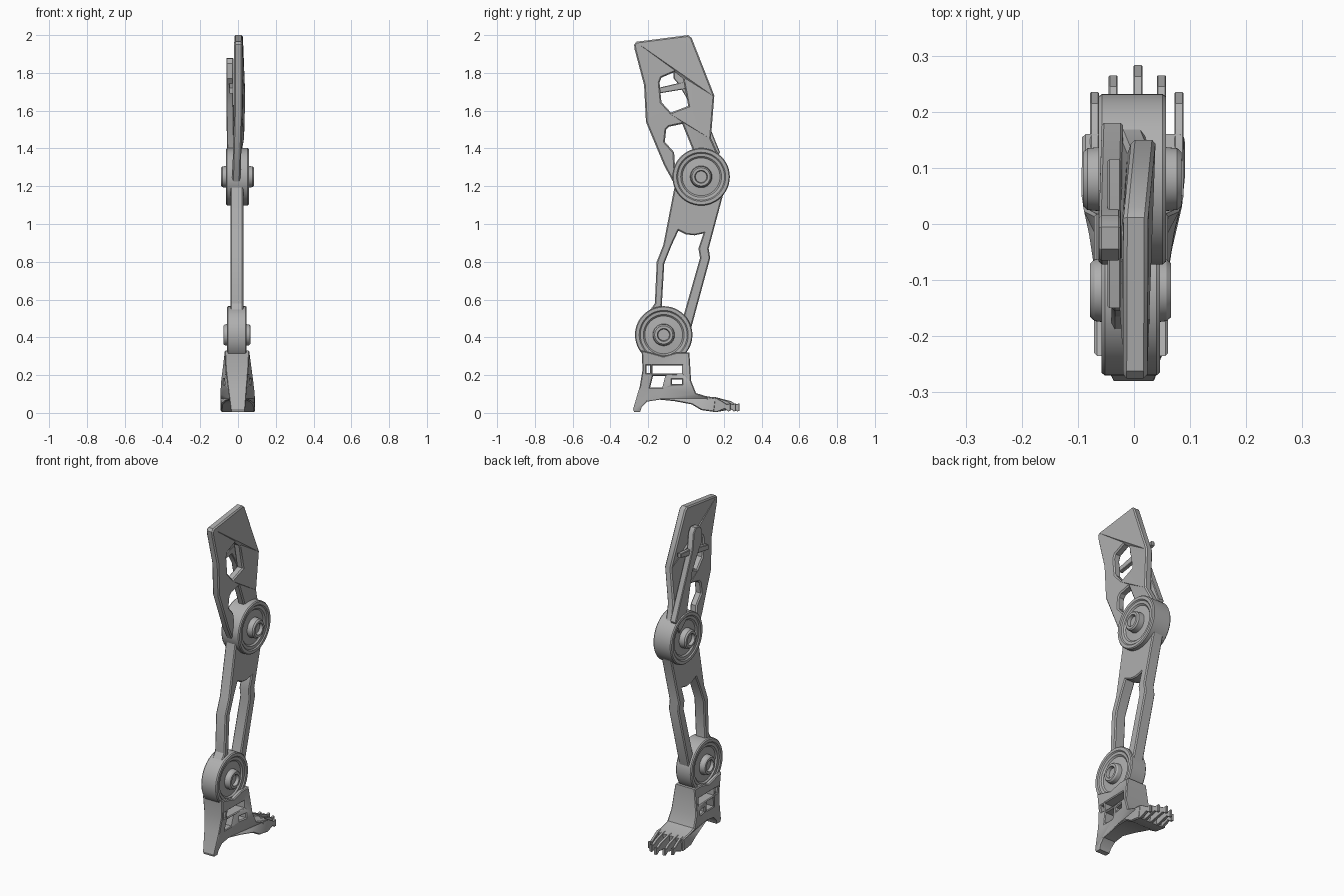
import bpy, bmesh, math
from mathutils import Vector

if "Cube" in bpy.data.objects:
    bpy.data.objects.remove(bpy.data.objects["Cube"])

grey = bpy.data.materials.new("warm_grey")
grey.use_nodes = True
COLOR = (0.43, 0.43, 0.43, 1)
grey.diffuse_color = COLOR
grey.node_tree.nodes["Principled BSDF"].inputs["Base Color"].default_value = COLOR


def finish(name, mesh):
    """Link a mesh object, colour it and smooth its gentle edges."""
    ob = bpy.data.objects.new(name, mesh)
    bpy.context.collection.objects.link(ob)
    mesh.materials.clear()
    mesh.materials.append(grey)
    bpy.ops.object.select_all(action='DESELECT')
    ob.select_set(True)
    bpy.context.view_layer.objects.active = ob
    bpy.ops.object.shade_smooth_by_angle(angle=math.radians(30))
    return ob


def plate(name, outlines, half, bevel=0.006, warp=None):
    """Side profile in (y, z) with holes, given thickness along x."""
    cu = bpy.data.curves.new(name + "_profile", 'CURVE')
    cu.dimensions = '2D'
    cu.fill_mode = 'BOTH'
    cu.extrude = half - bevel
    cu.bevel_depth = bevel
    cu.bevel_resolution = 0
    cu.offset = -bevel
    for pts in outlines:
        sp = cu.splines.new('POLY')
        sp.points.add(len(pts) - 1)
        for p, (y, z) in zip(sp.points, pts):
            p.co = (y, z, 0, 1)
        sp.use_cyclic_u = True
    tmp = bpy.data.objects.new(name + "_tmp", cu)
    bpy.context.collection.objects.link(tmp)
    deps = bpy.context.evaluated_depsgraph_get()
    mesh = bpy.data.meshes.new_from_object(tmp.evaluated_get(deps))
    bpy.data.objects.remove(tmp)
    mesh.name = name
    for v in mesh.vertices:
        y, z, x = v.co
        v.co = (warp(x, y, z) if warp else x, y, z)
    bm = bmesh.new()
    bm.from_mesh(mesh)
    bmesh.ops.remove_doubles(bm, verts=bm.verts, dist=0.0003)
    bmesh.ops.recalc_face_normals(bm, faces=bm.faces)
    bm.to_mesh(mesh)
    bm.free()
    return finish(name, mesh)


def joint(name, y, z, cx, width, hub):
    """Lathed drum with a dished face and a hollow hub on each side."""
    half = [(0.0, hub - 0.018), (0.03, hub - 0.018), (0.034, hub),
            (0.048, hub), (0.055, hub - 0.008), (0.058, width - 0.012),
            (0.1, width - 0.016), (0.108, width - 0.008),
            (0.124, width - 0.006), (0.13, width),
            (0.147, width), (0.152, width - 0.006)]
    prof = half + [(r, -x) for r, x in reversed(half)]
    bm = bmesh.new()
    vs = [bm.verts.new((x, 0, r)) for r, x in prof]
    es = [bm.edges.new(e) for e in zip(vs, vs[1:])]
    bmesh.ops.spin(bm, geom=vs + es, cent=(0, 0, 0), axis=(1, 0, 0),
                   angle=math.tau, steps=48, use_duplicate=False)
    bmesh.ops.remove_doubles(bm, verts=bm.verts, dist=0.0002)
    bmesh.ops.recalc_face_normals(bm, faces=bm.faces)
    bmesh.ops.translate(bm, verts=bm.verts, vec=(cx, y, z))
    mesh = bpy.data.meshes.new(name)
    bm.to_mesh(mesh)
    bm.free()
    return finish(name, mesh)


# Thigh plate, bent slightly outward towards the back
thigh = [(-0.262, 1.965), (-0.275, 1.95), (-0.272, 1.925), (-0.222, 1.735),
         (-0.212, 1.54), (-0.116, 1.31), (-0.05, 1.19), (0.0, 1.2),
         (0.12, 1.3), (0.17, 1.37), (0.132, 1.455), (0.15, 1.68),
         (0.03, 1.985), (0.012, 2.0)]
window = [(-0.14, 1.75), (-0.13, 1.775), (-0.06, 1.805), (-0.016, 1.77),
          (0.012, 1.625), (-0.08, 1.59), (-0.13, 1.645)]
lower_gap = [(-0.105, 1.5), (-0.09, 1.515), (-0.02, 1.53), (0.037, 1.39),
             (0.0, 1.3), (-0.058, 1.3), (-0.063, 1.38), (-0.112, 1.435)]
plate("thigh_plate", [thigh, window, lower_gap], 0.022, 0.007,
      lambda x, y, z: x + 0.002 + 0.1 * max(y, 0) * (z > 1.4)
      - 0.03 * max(1.6 - z, 0))

# Inner thigh strut with its cross bar
strut = [(-0.065, 1.85), (-0.045, 1.875), (-0.005, 1.88), (0.015, 1.85),
         (0.025, 1.76), (0.18, 1.38), (0.14, 1.3), (0.08, 1.35),
         (0.025, 1.63), (-0.04, 1.74), (-0.065, 1.77)]
plate("thigh_strut", [strut], 0.019, 0.004,
      lambda x, y, z: x - 0.043 + 0.02 * max(1.6 - z, 0))
plate("strut_cross_bar", [[(-0.15, 1.69), (-0.15, 1.72), (0.0, 1.755),
                           (0.115, 1.765), (0.115, 1.74), (0.0, 1.715)]],
      0.012, 0.003, lambda x, y, z: x - 0.035)

# Knee and ankle drums
joint("knee_joint", 0.08, 1.25, -0.003, 0.06, 0.088)
joint("ankle_joint", -0.118, 0.413, -0.006, 0.052, 0.072)

# Shin frame with a long opening
shin = [(-0.06, 1.2), (0.08, 1.26), (0.195, 1.15), (0.12, 0.87),
        (0.128, 0.82), (0.025, 0.44), (-0.1, 0.4), (-0.2, 0.53),
        (-0.165, 0.58), (-0.155, 0.8), (-0.12, 0.89)]
shin_gap = [(-0.04, 0.965), (0.0, 0.945), (0.045, 0.94), (0.092, 0.95),
            (0.066, 0.87), (0.074, 0.82), (-0.02, 0.49), (-0.12, 0.52),
            (-0.128, 0.57), (-0.115, 0.79), (-0.075, 0.89)]
plate("shin_frame", [shin, shin_gap], 0.034, 0.006,
      lambda x, y, z: x - 0.006)


# Foot body: narrow heel, flared at the ball
def foot_warp(x, y, z):
    w = 0.066
    if y < -0.1:
        w -= 0.03 * max(0, 1 - z / 0.28)
    elif z < 0.2:
        w += 0.025 * min(1, max(0, (y + 0.06) / 0.11))
    return x / 0.066 * w - 0.005 * min(1, z / 0.2)


foot = [(-0.235, 0.33), (-0.23, 0.23), (-0.245, 0.14), (-0.28, 0.02),
        (-0.275, 0.005), (-0.243, 0.005), (-0.235, 0.03), (-0.205, 0.06),
        (-0.14, 0.07), (-0.06, 0.062), (0.03, 0.045), (0.08, 0.015),
        (0.15, 0.005), (0.16, 0.08), (0.1, 0.09), (0.053, 0.105),
        (0.027, 0.17), (0.018, 0.32), (-0.05, 0.32), (-0.12, 0.3),
        (-0.19, 0.32)]


def quad(y0, y1, z0, z1, lean=0.0):
    return [(y0, z0), (y1, z0), (y1 + lean, z1), (y0 + lean, z1)]


foot_holes = [quad(-0.21, -0.19, 0.212, 0.25), quad(-0.178, -0.02, 0.208, 0.252),
              quad(-0.19, -0.125, 0.135, 0.195, 0.015),
              quad(-0.075, -0.022, 0.152, 0.178)]
plate("foot_body", [foot] + foot_holes, 0.066, 0.005, foot_warp)

# Five claw toes
toes = [(-0.07, 0.235), (-0.037, 0.265), (0.007, 0.283),
        (0.049, 0.265), (0.08, 0.235)]
for i, (tx, end) in enumerate(toes):
    claw = [(0.12, 0.01), (0.16, 0.004), (end - 0.03, 0.022), (end - 0.012, 0.008),
            (end, 0.01), (end, 0.05), (end - 0.02, 0.046),
            (end - 0.045, 0.062), (0.15, 0.085), (0.11, 0.085)]
    plate(f"toe_{i + 1}", [claw], 0.008, 0.002, lambda x, y, z, c=tx: x + c)
